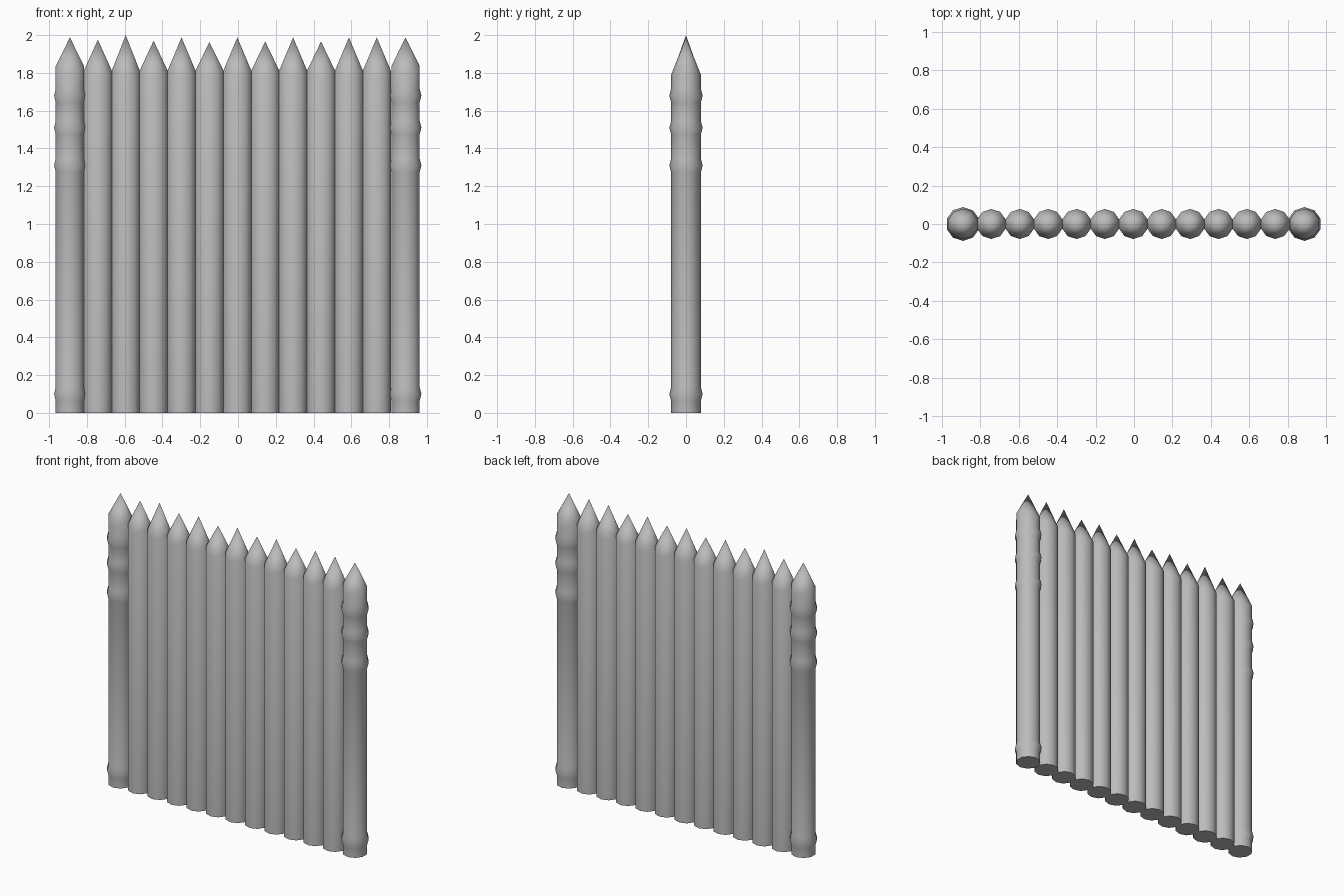
import bpy, bmesh, math

if "Cube" in bpy.data.objects:
    bpy.data.objects.remove(bpy.data.objects["Cube"])

SIDES = 10
grey = bpy.data.materials.new("plain grey")
grey.diffuse_color = (0.5, 0.5, 0.5, 1)
grey.use_nodes = True
grey.node_tree.nodes["Principled BSDF"].inputs["Base Color"].default_value = grey.diffuse_color


def make_post(name, x, tip, radius, shoulder, dip, bands=()):
    """Ten-sided pointed post; the shoulder dips towards front and back."""
    profile = [(0.0, radius)]
    for z in bands:                       # raised rings round the shaft
        profile += [(z - 0.035, radius), (z, radius + 0.009), (z + 0.035, radius)]
    profile.append((shoulder, radius))
    bm = bmesh.new()
    rings = []
    for k, (z, r) in enumerate(profile):
        ring = []
        for i in range(SIDES):
            a = math.radians(18) + 2 * math.pi * i / SIDES
            drop = dip * math.sin(a) ** 2 if k == len(profile) - 1 else 0
            ring.append(bm.verts.new((r * math.cos(a), r * math.sin(a), z - drop)))
        rings.append(ring)
    apex = bm.verts.new((0, 0, tip))
    bm.faces.new(rings[0][::-1])
    for i in range(SIDES):
        j = (i + 1) % SIDES
        for low, high in zip(rings, rings[1:]):
            bm.faces.new((low[i], low[j], high[j], high[i]))
        bm.faces.new((rings[-1][i], rings[-1][j], apex))
    mesh = bpy.data.meshes.new(name)
    bm.to_mesh(mesh)
    bm.free()
    mesh.materials.append(grey)
    obj = bpy.data.objects.new(name, mesh)
    obj.location.x = x
    bpy.context.collection.objects.link(obj)
    bpy.context.view_layer.objects.active = obj
    obj.select_set(True)
    bpy.ops.object.shade_smooth_by_angle(angle=math.radians(50))
    obj.select_set(False)


# Row of plain stakes with slightly uneven tips
tips = [1.975, 2.0, 1.97, 1.988, 1.963, 1.988, 1.966, 1.988, 1.966, 1.988, 1.988]
for n, tip in enumerate(tips):
    make_post(f"stake_{n + 1}", -0.742 + 0.1477 * n, tip, 0.078, 1.815, 0.035)

# Ringed posts at both ends
for side, x in (("left", -0.89), ("right", 0.887)):
    make_post(f"{side}_end_post", x, 1.988, 0.079, 1.84, 0.05,
              (0.10, 1.31, 1.51, 1.68))
